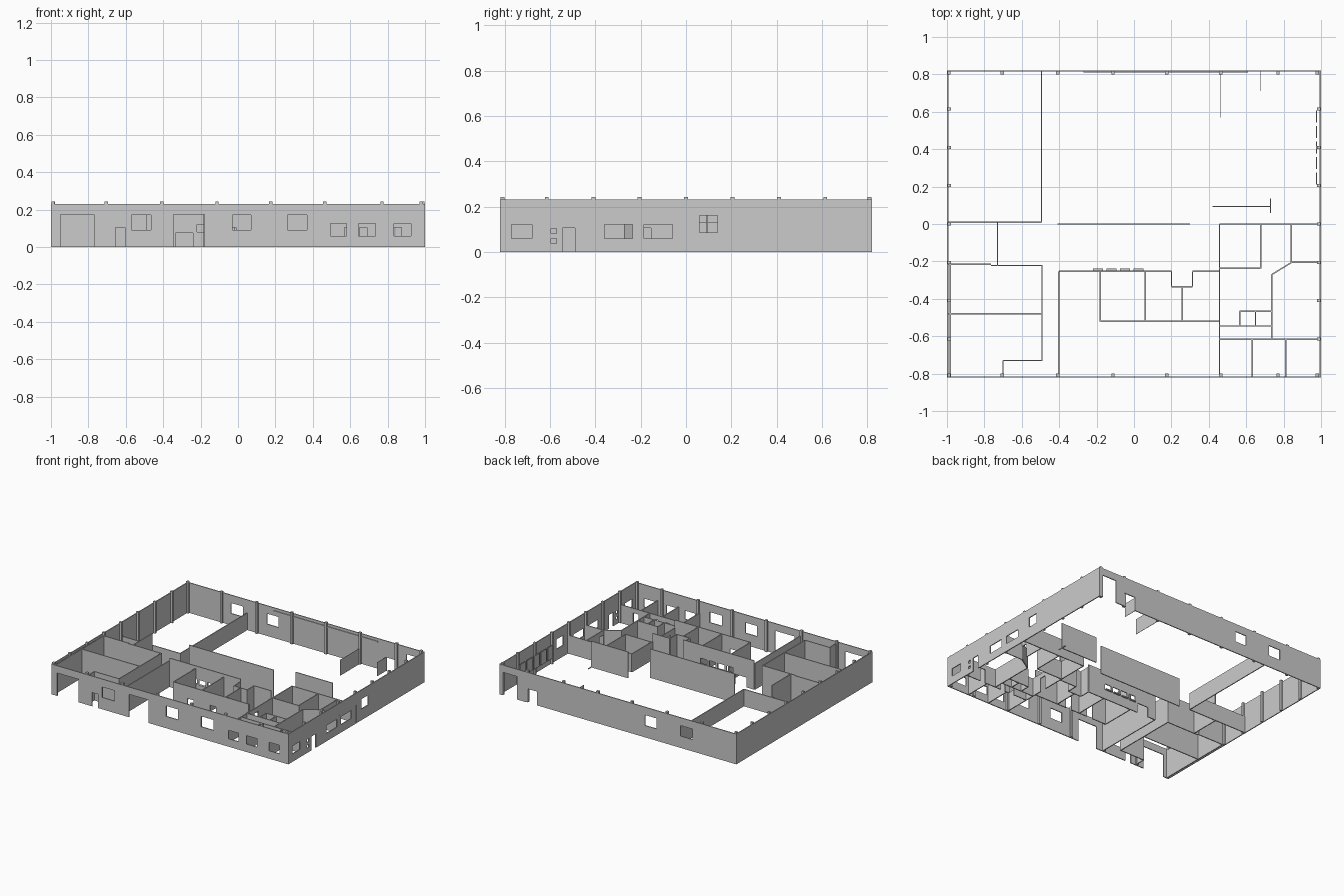
import bpy, bmesh
from mathutils import Vector


def add_object(name, bm):
    bmesh.ops.recalc_face_normals(bm, faces=bm.faces)
    mesh = bpy.data.meshes.new(name)
    bm.to_mesh(mesh)
    bm.free()
    obj = bpy.data.objects.new(name, mesh)
    bpy.context.collection.objects.link(obj)
    return obj


def wall(name, p, q, height, holes=(), thick=0.007):
    """Upright wall from p to q. holes: (start, end, z0, z1) in world x or y."""
    p, q = Vector((*p, 0)), Vector((*q, 0))
    d = (q - p).normalized()
    n = Vector((-d.y, d.x, 0))
    base = p.x if abs(d.x) > abs(d.y) else p.y
    holes = [(a - base, b - base, c, e) for a, b, c, e in holes]
    ss = sorted({0, (q - p).length, *[v for h in holes for v in h[:2]]})
    zs = sorted({0, height, *[v for h in holes for v in h[2:]]})
    bm = bmesh.new()
    for s0, s1 in zip(ss, ss[1:]):
        for z0, z1 in zip(zs, zs[1:]):
            s, z = (s0 + s1) / 2, (z0 + z1) / 2
            if any(a < s < b and c < z < e for a, b, c, e in holes):
                continue
            bm.faces.new([bm.verts.new(p + d * u - n * thick / 2 + Vector((0, 0, w)))
                          for u, w in ((s0, z0), (s1, z0), (s1, z1), (s0, z1))])
    bmesh.ops.remove_doubles(bm, verts=bm.verts, dist=1e-5)
    ext = bmesh.ops.extrude_face_region(bm, geom=bm.faces[:], use_keep_orig=True)
    moved = [g for g in ext["geom"] if isinstance(g, bmesh.types.BMVert)]
    bmesh.ops.translate(bm, verts=moved, vec=n * thick)
    bmesh.ops.dissolve_limit(bm, angle_limit=0.01, verts=bm.verts, edges=bm.edges)
    return add_object(name, bm)


def box(name, x0, x1, y0, y1, z0, z1):
    bm = bmesh.new()
    bmesh.ops.create_cube(bm, size=1)
    for v in bm.verts:
        v.co = ((x0 + x1) / 2 + v.co.x * (x1 - x0),
                (y0 + y1) / 2 + v.co.y * (y1 - y0),
                (z0 + z1) / 2 + v.co.z * (z1 - z0))
    return add_object(name, bm)


H, D = 0.23, 0.105      # outer wall height, door height
E, F = 0.996, 0.818     # outer wall centre lines

# Outer walls with doors and windows
wall("front_wall", (-1, -F), (1, -F), H, [
    (-0.95, -0.77, 0, 0.175), (-0.655, -0.605, 0, D), (-0.57, -0.465, 0.09, 0.17),
    (-0.345, -0.18, 0, 0.175), (-0.03, 0.07, 0.09, 0.17), (0.265, 0.37, 0.09, 0.17),
    (0.495, 0.58, 0.06, 0.125), (0.645, 0.735, 0.06, 0.125), (0.835, 0.925, 0.06, 0.125)])
wall("back_wall", (-1, F), (1, F), H, [
    (-0.63, -0.53, 0.09, 0.17), (-0.325, -0.23, 0.09, 0.17),
    (0.68, 0.78, 0, D), (0.85, 0.97, 0, 0.175)])
wall("right_wall", (E, -F), (E, F), H, [
    (-0.77, -0.68, 0.06, 0.12), (-0.595, -0.572, 0.08, 0.103), (-0.595, -0.572, 0.037, 0.058),
    (-0.545, -0.49, 0, D), (-0.36, -0.235, 0.06, 0.12), (-0.185, -0.06, 0.06, 0.12),
    (0.06, 0.14, 0.085, 0.16)])
wall("left_wall", (-E, -F), (-E, F), H)

# Columns around the inside of the outer walls
for x in (-0.989, -0.705, -0.408, -0.112, 0.176, 0.464, 0.77, 0.979):
    for sy in (-1, 1):
        box("column", x - 0.009, x + 0.009, sy * 0.809 - 0.009, sy * 0.809 + 0.009, 0, 0.242)
for y in (-0.615, -0.408, -0.205, 0, 0.205, 0.41, 0.615):
    for sx in (-1, 1):
        box("column", sx * 0.988 - 0.009, sx * 0.988 + 0.009, y - 0.008, y + 0.008, 0, 0.242)

# Left front rooms
for p, q in [((-1, -0.215), (-0.765, -0.215)), ((-0.765, -0.222), (-0.49, -0.222)),
             ((-0.492, -0.73), (-0.492, -0.222)), ((-0.7, -0.73), (-0.49, -0.73)),
             ((-0.7, -0.82), (-0.7, -0.73)), ((-1, -0.48), (-0.49, -0.48)),
             ((-0.73, -0.22), (-0.73, 0.01)), ((-0.982, -0.82), (-0.982, -0.215))]:
    wall("left_room_wall", p, q, 0.22)

# Low walls of the left rear area
wall("low_wall_side", (-0.495, 0.01), (-0.495, 0.815), 0.13)
wall("low_wall_end", (-1, 0.01), (-0.495, 0.01), 0.13)

# Long free partition of the hall
wall("hall_partition", (-0.41, 0), (0.3, 0), 0.22)

# Middle rooms
slots = [(-0.22 + i * 0.072, -0.165 + i * 0.072, 0.08, 0.12) for i in range(4)]
wall("middle_hall_wall", (-0.4, -0.253), (0.2, -0.253), 0.22, slots + [(-0.335, -0.24, 0, 0.075)])
for a, b, c, d in slots:
    box("counter_sill", a, b, -0.25, -0.238, 0.072, 0.08)
for p, q in [((-0.402, -0.82), (-0.402, -0.253)), ((0.2, -0.335), (0.2, -0.253)),
             ((0.2, -0.335), (0.313, -0.335)), ((0.313, -0.335), (0.313, -0.253)),
             ((0.313, -0.253), (0.457, -0.253)), ((-0.18, -0.52), (-0.18, -0.253)),
             ((0.06, -0.52), (0.06, -0.253)), ((0.258, -0.52), (0.258, -0.335))]:
    wall("middle_room_wall", p, q, 0.2)
wall("middle_back_wall", (-0.18, -0.52), (0.457, -0.52), 0.2,
     [(-0.06, -0.01, 0, D), (0.13, 0.18, 0, D)])

# Right front rooms
L = 0.14
wall("right_spine_wall", (0.457, -0.82), (0.457, 0), L, [(-0.46, -0.41, 0, D)])
wall("right_office_wall", (0.457, -0.617), (1, -0.617), L,
     [(0.57, 0.61, 0, D), (0.65, 0.69, 0, D), (0.83, 0.875, 0, D)])
wall("entry_wall", (0.84, -0.205), (0.84, 0), L, [(-0.2, -0.155, 0, D)])
for p, q in [((0.457, 0), (1, 0)), ((0.677, -0.237), (0.677, 0)),
             ((0.457, -0.237), (0.677, -0.237)), ((0.84, -0.205), (1, -0.205)),
             ((0.737, -0.27), (0.84, -0.207)), ((0.737, -0.617), (0.737, -0.27)),
             ((0.565, -0.467), (0.737, -0.467)), ((0.457, -0.545), (0.737, -0.545)),
             ((0.565, -0.545), (0.565, -0.467)), ((0.65, -0.545), (0.65, -0.467)),
             ((0.633, -0.82), (0.633, -0.617)), ((0.812, -0.82), (0.812, -0.617))]:
    wall("right_room_wall", p, q, L)

# Standing screen with a flat foot
wall("screen", (0.42, 0.094), (0.733, 0.094), 0.2)
box("screen_foot", 0.728, 0.733, 0.06, 0.135, 0, 0.006)

# Thin wing and open door leaf at the back wall
wall("back_wing", (0.461, 0.57), (0.461, 0.815), 0.12, thick=0.002)
wall("door_leaf", (0.675, 0.71), (0.675, 0.815), D, thick=0.002)

# Rail on the back wall and panels on the right wall
box("back_rail", -0.27, 0.61, 0.809, 0.815, 0.2, 0.21)
for i in range(5):
    y = 0.21 + i * 0.083
    box("side_panel", 0.973, 0.979, y, y + 0.065, 0.05, 0.15)
